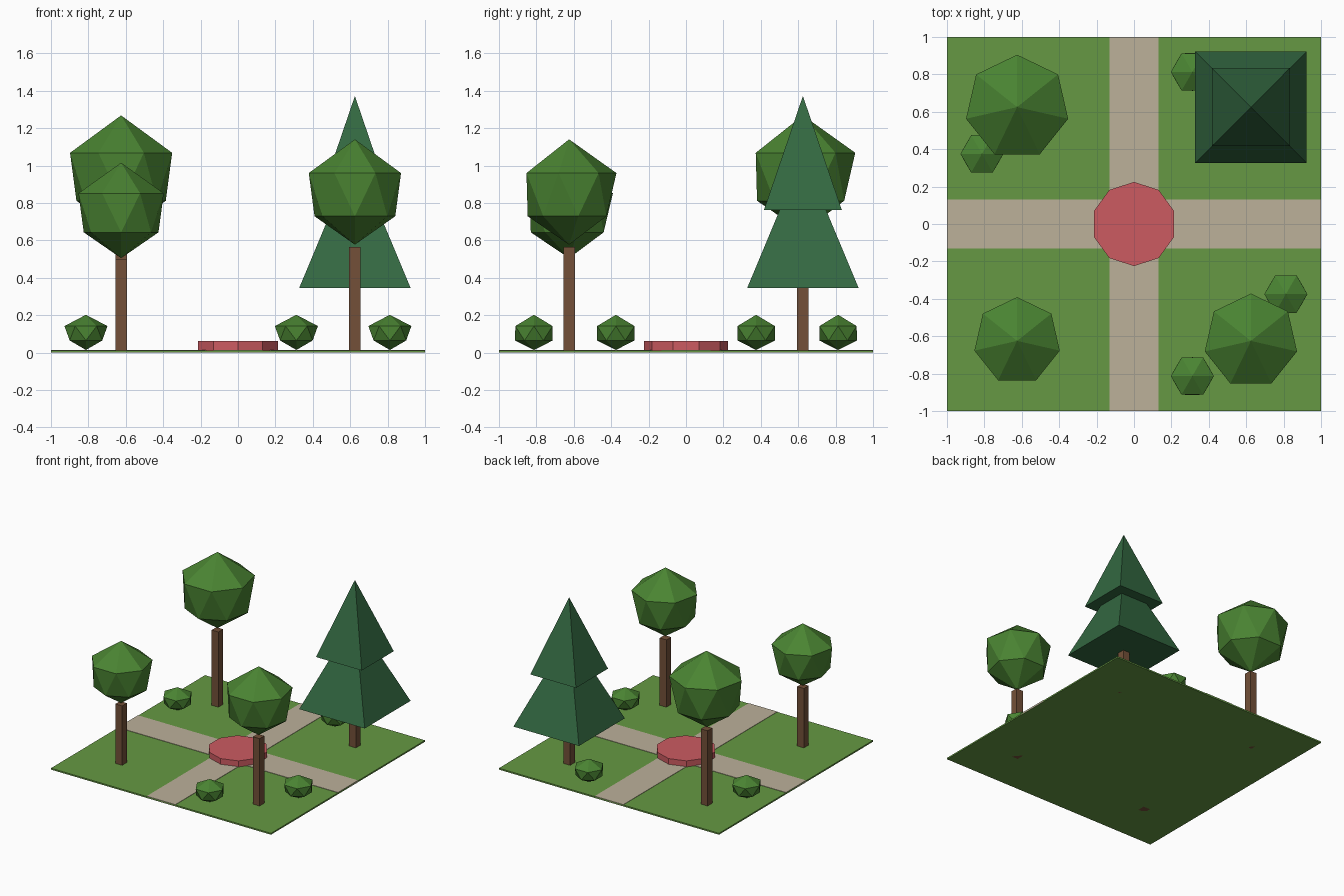
import bpy, bmesh
from math import sin, cos, pi

cube = bpy.data.objects.get("Cube")
if cube:
    bpy.data.objects.remove(cube, do_unlink=True)


def material(name, rgb):
    # 8-bit display colour to linear
    lin = [((c / 255 + 0.055) / 1.055) ** 2.4 for c in rgb] + [1]
    m = bpy.data.materials.new(name)
    m.use_nodes = True
    m.diffuse_color = lin
    m.node_tree.nodes["Principled BSDF"].inputs["Base Color"].default_value = lin
    return m


GRASS = material("grass green", (102, 153, 67))
PATH = material("path beige", (188, 177, 154))
RED = material("flower red", (204, 91, 97))
BARK = material("bark brown", (115, 80, 56))
LEAF = material("leaf green", (74, 132, 50))
PINE = material("pine green", (51, 104, 65))


def finish(name, bm, mat, location=(0, 0, 0)):
    bmesh.ops.recalc_face_normals(bm, faces=bm.faces)
    mesh = bpy.data.meshes.new(name)
    bm.to_mesh(mesh)
    bm.free()
    mesh.materials.append(mat)
    obj = bpy.data.objects.new(name, mesh)
    obj.location = location
    bpy.context.collection.objects.link(obj)
    return obj


def box(name, mat, x, y, width, depth, z0, z1):
    bm = bmesh.new()
    bmesh.ops.create_cube(bm, size=1)
    bmesh.ops.scale(bm, vec=(width, depth, z1 - z0), verts=bm.verts)
    return finish(name, bm, mat, (x, y, (z0 + z1) / 2))


def ring(bm, sides, radius, z, start):
    angles = [start + 2 * pi * i / sides for i in range(sides)]
    return [bm.verts.new((radius * cos(a), radius * sin(a), z)) for a in angles]


def crown(name, x, y, radius, bottom, top, sides, start):
    """Faceted ball: two staggered rings between two poles."""
    bm = bmesh.new()
    height = top - bottom
    upper = ring(bm, sides, radius, top - 0.32 * height, start)
    lower = ring(bm, sides, radius * 0.875, bottom + 0.27 * height, start + pi / sides)
    peak = bm.verts.new((0, 0, top))
    base = bm.verts.new((0, 0, bottom))
    for i in range(sides):
        j = (i + 1) % sides
        bm.faces.new((peak, upper[i], upper[j]))
        bm.faces.new((upper[i], lower[i], upper[j]))
        bm.faces.new((lower[i], lower[j], upper[j]))
        bm.faces.new((base, lower[j], lower[i]))
    return finish(name, bm, LEAF, (x, y, 0))


def pyramid(name, x, y, half, z0, z1):
    bm = bmesh.new()
    base = ring(bm, 4, half * 2 ** 0.5, z0, pi / 4)
    peak = bm.verts.new((0, 0, z1))
    bm.faces.new(base)
    for i in range(4):
        bm.faces.new((base[i], base[(i + 1) % 4], peak))
    return finish(name, bm, PINE, (x, y, 0))


# Ground and crossing paths
box("lawn", GRASS, 0, 0, 2, 2, 0, 0.012)
box("path_front_back", PATH, 0, 0, 0.26, 2, 0.001, 0.015)
for side, x in (("left", 0.565), ("right", -0.565)):
    box("path_" + side, PATH, x, 0, 0.87, 0.26, 0.001, 0.015)

# Central ten-sided flower bed
bm = bmesh.new()
low = ring(bm, 10, 0.225, 0.012, pi / 2)
high = ring(bm, 10, 0.225, 0.062, pi / 2)
bm.faces.new(low)
bm.faces.new(high)
for i in range(10):
    j = (i + 1) % 10
    bm.faces.new((low[i], low[j], high[j], high[i]))
finish("flower_bed", bm, RED)

# Round trees: trunk top, crown radius, crown bottom and top
C = 0.625
for place, x, y, trunk, radius, bottom, top in (
        ("front_right", -C, -C, 0.5, 0.234, 0.505, 1.015),
        ("front_left", C, -C, 0.565, 0.253, 0.577, 1.14),
        ("back_right", -C, C, 0.63, 0.28, 0.643, 1.268)):
    box("trunk_" + place, BARK, x, y, 0.061, 0.061, 0, trunk)
    crown("crown_" + place, x, y, radius, bottom, top, 7, pi / 2)

# Conifer
box("conifer_trunk", BARK, C, C, 0.061, 0.061, 0, 0.36)
pyramid("conifer_lower_tier", C, C, 0.298, 0.345, 1.06)
pyramid("conifer_upper_tier", C, C, 0.208, 0.763, 1.372)

# Bushes
for i, (x, y) in enumerate(((-0.813, 0.375), (0.312, 0.813), (0.812, -0.375), (0.312, -0.813))):
    crown(f"bush_{i + 1}", x, y, 0.115, 0.014, 0.202, 6, 0)
